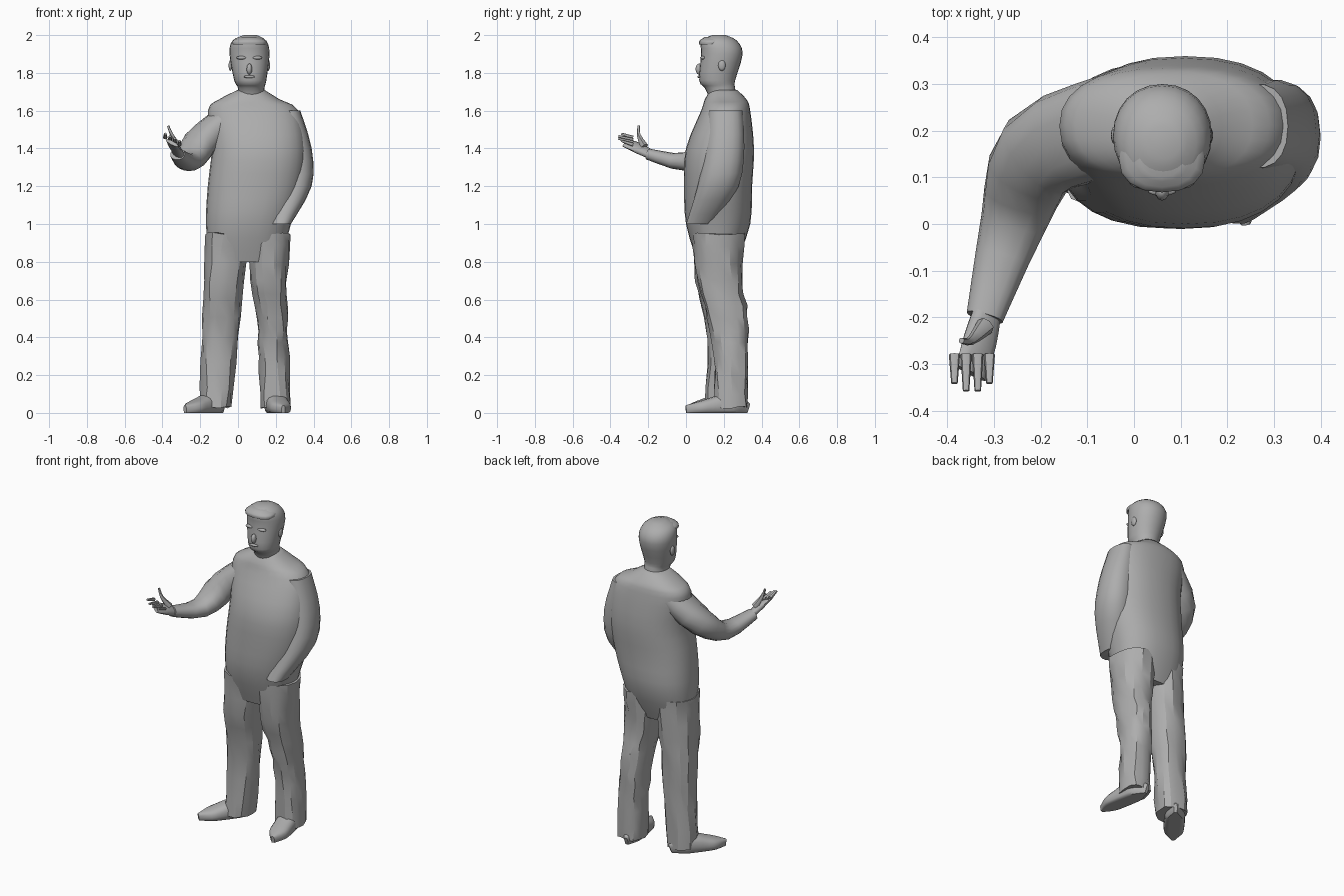
import bpy, bmesh, math, random
from mathutils import Vector

random.seed(4)
if "Cube" in bpy.data.objects:
    bpy.data.objects.remove(bpy.data.objects["Cube"], do_unlink=True)

# One matt grey for the whole figure
grey = bpy.data.materials.new("plain_grey")
grey.use_nodes = True
colour = (.42, .42, .42, 1)
grey.diffuse_color = colour
shader = grey.node_tree.nodes["Principled BSDF"]
shader.inputs["Base Color"].default_value = colour
shader.inputs["Roughness"].default_value = .8


def finish(name, bm, angle):
    """Turn the bmesh into a named, shaded object."""
    bmesh.ops.recalc_face_normals(bm, faces=bm.faces)
    mesh = bpy.data.meshes.new(name)
    bm.to_mesh(mesh)
    bm.free()
    mesh.materials.append(grey)
    obj = bpy.data.objects.new(name, mesh)
    bpy.context.collection.objects.link(obj)
    bpy.ops.object.select_all(action="DESELECT")
    obj.select_set(True)
    bpy.context.view_layer.objects.active = obj
    bpy.ops.object.shade_smooth_by_angle(angle=math.radians(angle))


def flow(keys, steps=3):
    """Fill in a smooth run of slices between the key slices."""
    keys = [Vector(key) for key in keys]
    last = len(keys) - 1
    slopes = [(keys[min(i + 1, last)] - keys[max(i - 1, 0)]) / 2 for i in range(last + 1)]
    slices = []
    for i in range(last):
        start, end = keys[i], keys[i + 1]
        for step in range(steps):
            t = step / steps
            ease = t * t * (3 - 2 * t)
            leave = t * (1 - t) ** 2
            arrive = t * t * (t - 1)
            slices.append(start.lerp(end, ease) + slopes[i] * leave + slopes[i + 1] * arrive)
    return slices + [keys[last]]


def loft(name, rings, sides=16, power=2.3, wrinkle=0, angle=50):
    """Skin rings given as (centre, side vector, up vector)."""
    bm = bmesh.new()
    loops = []
    for centre, u, v in rings:
        loop = []
        for i in range(sides):
            turn = math.tau * i / sides
            c, s = math.cos(turn), math.sin(turn)
            point = centre + u * math.copysign(abs(c) ** (2 / power), c)
            point += v * math.copysign(abs(s) ** (2 / power), s)
            point += Vector([random.uniform(-wrinkle, wrinkle) for axis in "xyz"])
            point.z = max(point.z, 0)
            loop.append(bm.verts.new(point))
        loops.append(loop)
    for low, high in zip(loops, loops[1:]):
        for i in range(sides):
            j = (i + 1) % sides
            bm.faces.new((low[i], low[j], high[j], high[i]))
    bm.faces.new(loops[0])
    bm.faces.new(loops[-1])
    finish(name, bm, angle)


def stack(name, *levels, **options):
    """Level slices given as (z, x min, x max, y min, y max)."""
    rings = []
    for z, left, right, front, back in flow(levels):
        centre = Vector((left + right, front + back, z * 2)) / 2
        rings.append((centre, Vector((right - left, 0, 0)) / 2, Vector((0, back - front, 0)) / 2))
    loft(name, rings, **options)


def limb(name, *path, roll=0, **options):
    """Path points given as (x, y, z, side radius, up radius)."""
    path = flow(path)
    points = [Vector(key[:3]) for key in path]
    rings = []
    for i, (point, key) in enumerate(zip(points, path)):
        along = points[min(i + 1, len(points) - 1)] - points[max(i - 1, 0)]
        along.normalize()
        side = along.cross(Vector((0, 0, 1))).normalized()
        up = side.cross(along)
        u = side * math.cos(roll) + up * math.sin(roll)
        v = up * math.cos(roll) - side * math.sin(roll)
        rings.append((point, u * key[3], v * key[4]))
    loft(name, rings, **options)


def blob(name, place, size):
    bm = bmesh.new()
    bmesh.ops.create_icosphere(bm, subdivisions=2, radius=1)
    bmesh.ops.scale(bm, vec=size, verts=bm.verts)
    bmesh.ops.translate(bm, vec=place, verts=bm.verts)
    finish(name, bm, angle=60)


def shoe(name, heel, toe):
    """Flat-soled shoe, highest at the ankle and rounded at both ends."""
    heights = (.05, .1, .1, .08, .06, .04)
    path = []
    for i, height in enumerate(heights):
        t = i / (len(heights) - 1)
        x, y = Vector(heel).lerp(Vector(toe), t)
        width = .01 + .05 * abs(math.sin(math.pi * t)) ** .3
        path.append((x, y, height * .4, width, height * .6))
    limb(name, *path, power=2.6)


# Loose top, from hips to collar
stack("torso",
      (.8, -.15, .23, .06, .27),
      (1, -.17, .28, 0, .34),
      (1.2, -.16, .34, -.01, .35),
      (1.4, -.14, .36, 0, .36),
      (1.6, -.16, .32, .08, .34),
      (1.66, -.1, .22, .1, .32),
      (1.71, 0, .14, .13, .27), sides=28)

# Trousers with creased cloth
cloth = dict(sides=14, wrinkle=.007, angle=25)
stack("right_leg",
      (.95, -.17, .07, .03, .3),
      (.7, -.18, .03, .05, .29),
      (.4, -.19, 0, .11, .28),
      (.03, -.2, -.03, .1, .28), **cloth)
stack("left_leg",
      (.95, .03, .28, .03, .31),
      (.7, .07, .26, .06, .3),
      (.5, .1, .26, .11, .33),
      (.3, .11, .27, .15, .33),
      (.03, .12, .28, .15, .33), **cloth)

# Shoes, the right one turned out
shoe("right_shoe", heel=(-.08, .27), toe=(-.28, .01))
shoe("left_shoe", heel=(.18, .33), toe=(.24, 0))

# Left arm hangs with the hand in the pocket
stack("left_arm",
      (1, .17, .28, 0, .15),
      (1.2, .2, .39, .06, .28),
      (1.4, .2, .39, .1, .31),
      (1.6, .2, .33, .12, .3), sides=18)

# Right arm reaches forward
limb("right_sleeve",
     (-.05, .21, 1.57, .11, .07),
     (-.2, .15, 1.43, .1, .08),
     (-.26, 0, 1.33, .07, .05),
     (-.32, -.2, 1.37, .04, .03), angle=35)

# Open palm, four fingers and thumb
limb("right_palm",
     (-.31, -.17, 1.36, .03, .02),
     (-.33, -.25, 1.4, .04, .02),
     (-.35, -.32, 1.43, .04, .01), roll=.5, sides=12)
for i, finger in enumerate(("little", "ring", "middle", "index")):
    x = -.31 - i / 40
    z = 1.42 + i / 80
    reach = .33 + .03 * math.sin(math.pi * (i + .5) / 4)
    limb("right_" + finger + "_finger",
         (x, -.28, z, .012, .01),
         (x, -reach, z + .02, .007, .006), sides=8)
limb("right_thumb",
     (-.32, -.22, 1.41, .02, .02),
     (-.35, -.25, 1.47, .01, .01),
     (-.37, -.25, 1.52, .006, .006), sides=8)

# Neck and head in one skin
stack("head",
      (1.65, 0, .14, .13, .27),
      (1.72, 0, .14, .1, .26),
      (1.76, -.02, .15, .07, .26),
      (1.9, -.045, .167, .08, .3),
      (1.97, -.03, .15, .08, .27),
      (2, .03, .1, .14, .21), sides=24, power=2.1, angle=60)

# Face and hair details, around the middle line of the face
middle = .06
blob("nose", (middle, .07, 1.82), (.015, .02, .03))
blob("mouth", (middle, .07, 1.78), (.03, .01, .008))
for side, sign in (("left", 1), ("right", -1)):
    blob(side + "_brow", (middle + sign * .04, .09, 1.88), (.03, .015, .01))
    blob(side + "_ear", (middle + sign * .1, .19, 1.84), (.01, .02, .03))
stack("hair_fringe",
      (1.95, -.03, .15, .07, .2),
      (1.97, -.03, .15, .07, .22),
      (1.99, .01, .11, .1, .22), angle=40)
